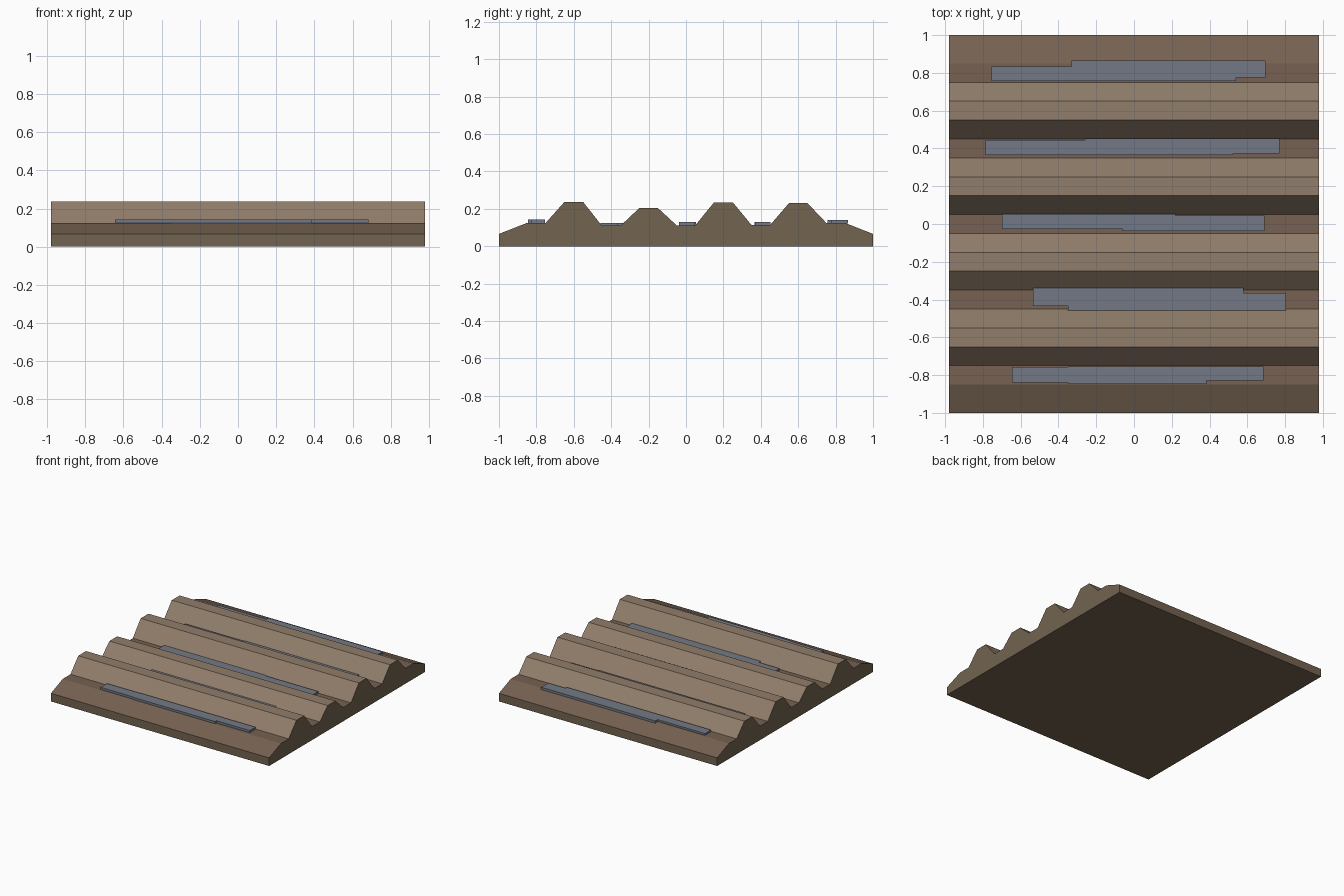
import bpy, bmesh

if "Cube" in bpy.data.objects:
    bpy.data.objects.remove(bpy.data.objects["Cube"])

HALF_X = 0.98


def material(name, rgb):
    m = bpy.data.materials.new(name)
    m.diffuse_color = (*rgb, 1)
    m.use_nodes = True
    m.node_tree.nodes["Principled BSDF"].inputs["Base Color"].default_value = m.diffuse_color
    return m


soil = material("soil", (0.18, 0.12, 0.082))
ridge = material("ridge_soil", (0.28, 0.205, 0.145))
side = material("side_soil", (0.17, 0.125, 0.08))
water = material("water", (0.17, 0.19, 0.235))


def add_object(name, bm, mats):
    bmesh.ops.recalc_face_normals(bm, faces=bm.faces)
    me = bpy.data.meshes.new(name)
    bm.to_mesh(me)
    bm.free()
    for m in mats:
        me.materials.append(m)
    ob = bpy.data.objects.new(name, me)
    bpy.context.collection.objects.link(ob)
    return ob


def prism(points, offset):
    # Extrude a closed outline by an offset vector
    bm = bmesh.new()
    face = bm.faces.new([bm.verts.new(p) for p in points])
    res = bmesh.ops.extrude_face_region(bm, geom=[face], use_keep_orig=True)
    bmesh.ops.translate(bm, vec=offset, verts=[
        v for v in res["geom"] if isinstance(v, bmesh.types.BMVert)])
    return bm


# Ploughed field: furrow floors and ridge tops alternate along y
furrows = [0.125, 0.11, 0.112, 0.114, 0.125]
ridges = [0.237, 0.204, 0.235, 0.23]
profile = [(-1, 0), (-1, 0.066)]
for i, z in enumerate(furrows):
    y = -0.8 + 0.4 * i
    profile += [(y - 0.05, z), (y + 0.05, z)]
    if i < len(ridges):
        profile += [(y + 0.15, ridges[i]), (y + 0.25, ridges[i])]
profile += [(1, 0.066), (1, 0)]
bm = prism([(-HALF_X, y, z) for y, z in profile], (2 * HALF_X, 0, 0))
bmesh.ops.recalc_face_normals(bm, faces=bm.faces)
for f in bm.faces:
    if f.normal.z < 0.2:
        f.material_index = 2
    elif max(v.co.z for v in f.verts) > 0.15:
        f.material_index = 1
add_object("ploughed_field", bm, [soil, ridge, side])

# Puddles: strips of (x start, y low, y high), then the end x and top z
puddles = [
    ([(-0.645, -0.84, -0.758), (-0.35, -0.846, -0.754), (0.385, -0.828, -0.754)], 0.685, 0.143),
    ([(-0.535, -0.435, -0.338), (-0.35, -0.458, -0.338), (0.58, -0.458, -0.365)], 0.805, 0.125),
    ([(-0.70, -0.027, 0.053), (-0.06, -0.037, 0.053), (0.22, -0.037, 0.045)], 0.69, 0.129),
    ([(-0.785, 0.365, 0.445), (-0.26, 0.365, 0.452), (0.525, 0.372, 0.452)], 0.77, 0.131),
    ([(-0.755, 0.757, 0.835), (-0.33, 0.757, 0.865), (0.54, 0.775, 0.865)], 0.695, 0.14),
]
for i, (strips, x_end, top) in enumerate(puddles):
    ends = [s[0] for s in strips[1:]] + [x_end]
    low, high = [], []
    for (x0, y0, y1), x1 in zip(strips, ends):
        low += [(x0, y0), (x1, y0)]
        high += [(x0, y1), (x1, y1)]
    outline = low + high[::-1]
    base = furrows[i] - 0.004
    bm = prism([(x, y, base) for x, y in outline], (0, 0, top - base))
    bmesh.ops.remove_doubles(bm, verts=bm.verts, dist=0.0005)
    add_object(f"puddle_{i + 1}", bm, [water])
